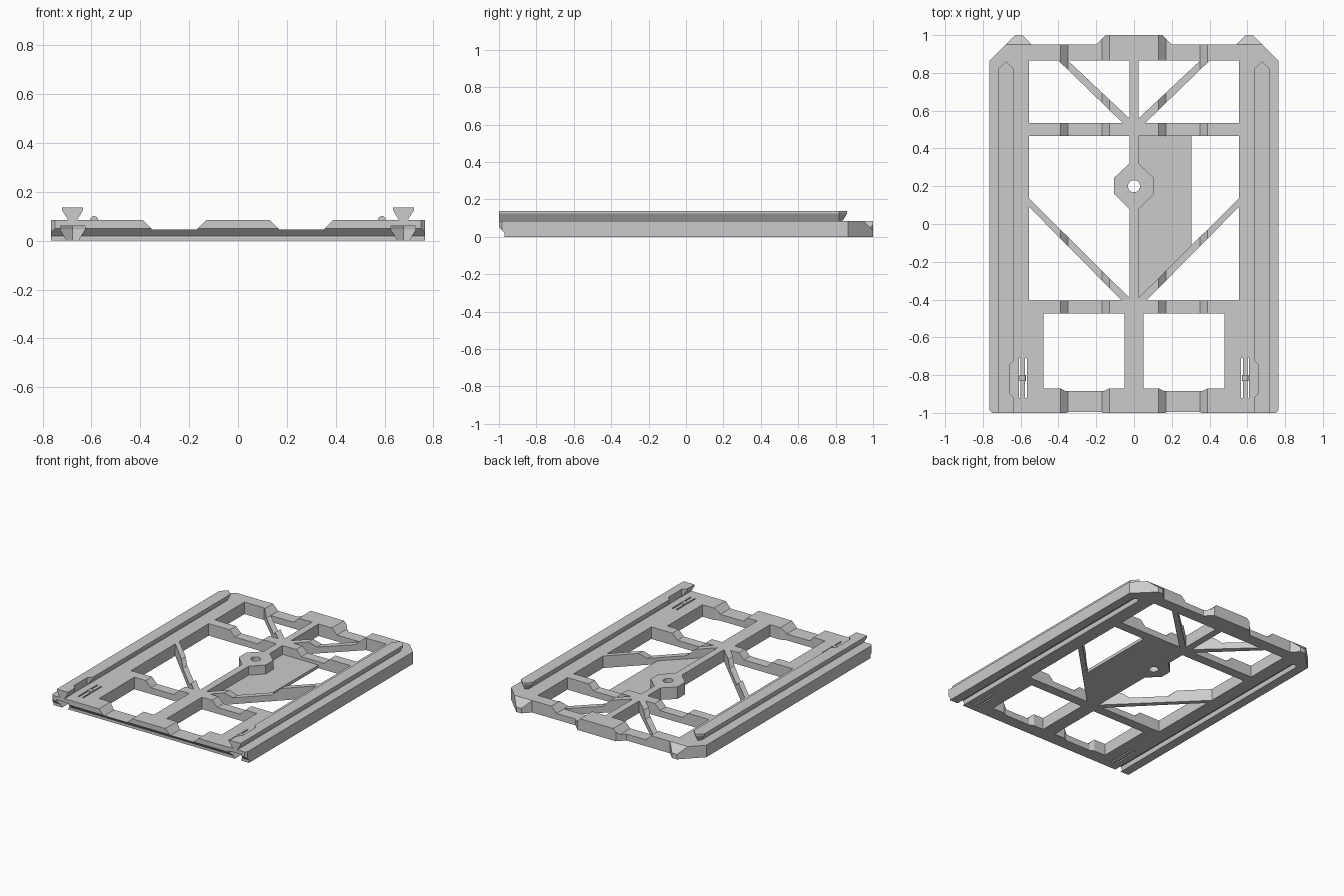
import bpy, bmesh, math

if "Cube" in bpy.data.objects:
    bpy.data.objects.remove(bpy.data.objects["Cube"])


def loft(name, rings):
    """Solid through a stack of matching rings of 3D points."""
    bm = bmesh.new()
    vs = [[bm.verts.new(p) for p in r] for r in rings]
    n = len(vs[0])
    bm.faces.new(vs[0])
    bm.faces.new(vs[-1])
    for a, b in zip(vs, vs[1:]):
        for i in range(n):
            j = (i + 1) % n
            bm.faces.new((a[i], a[j], b[j], b[i]))
    bmesh.ops.recalc_face_normals(bm, faces=bm.faces)
    me = bpy.data.meshes.new(name)
    bm.to_mesh(me)
    bm.free()
    ob = bpy.data.objects.new(name, me)
    bpy.context.collection.objects.link(ob)
    return ob


def plan(name, pts, z0, z1, s=1):
    return loft(name, [[(s * x, y, z) for x, y in pts] for z in (z0, z1)])


def rect(x0, x1, y0, y1):
    return [(x0, y0), (x1, y0), (x1, y1), (x0, y1)]


def side(name, pts, x0, x1):
    return loft(name, [[(x, y, z) for y, z in pts] for x in (x0, x1)])


def dovetail(name, s, levels, y0, top_hw, tip):
    """Dovetail bar with a pointed back end; levels are (z, half width)."""
    rings = []
    for z, h in levels:
        t = tip - top_hw + h
        rings.append([(s * (0.677 + dx), y, z) for dx, y in
                      ((-h, y0), (h, y0), (h, t - h), (0, t), (-h, t - h))])
    return loft(name, rings)


def cut(ob, cutter):
    m = ob.modifiers.new("cut", 'BOOLEAN')
    m.operation, m.solver, m.object = 'DIFFERENCE', 'EXACT', cutter
    cutter.hide_render = True
    bpy.context.view_layer.objects.active = ob
    bpy.ops.object.modifier_apply(modifier=m.name)
    bpy.data.objects.remove(cutter)


H = 0.085

# frame outline
half = [(0.75, -1), (0.765, -0.985), (0.765, 0.865), (0.63, 1), (0.59, 1),
        (0.54, 0.95), (0.20, 0.95), (0.15, 1)]
frame = plan("frame", half + [(-x, y) for x, y in reversed(half)], 0, H)

# windows that leave the bars, diagonal braces and centre boss
windows = [
    [(0.025, 0.865), (0.025, 0.56), (0.35, 0.865)],
    [(0.06, 0.535), (0.555, 0.535), (0.555, 0.865), (0.40, 0.865)],
    [(0.025, -0.39), (0.555, 0.135), (0.555, 0.465), (0.025, 0.465),
     (0.025, 0.32), (0.105, 0.245), (0.105, 0.16), (0.025, 0.08)],
    [(0.065, -0.405), (0.555, -0.405), (0.555, 0.09)],
    [(0.05, -0.475), (0.05, -0.87), (0.13, -0.87), (0.16, -0.885),
     (0.36, -0.885), (0.39, -0.87), (0.48, -0.87), (0.48, -0.475)],
]
notch = [(0.67, -0.73), (0.64, -0.73), (0.635, -0.72), (0.60, -0.72)]
rail_levels = [(0.08, 0.015), (0.125, 0.043), (0.137, 0.043)]
groove_levels = [(-0.01, 0.017), (0.045, 0.05), (0.06, 0.05)]

for s in (1, -1):
    tag = "right" if s > 0 else "left"
    for w in windows:
        cut(frame, plan("window_cutter", w, -0.1, 0.2, s))
    # lowered stretch of every crossbar and brace
    low = [(0.09, 0.125), (0.17, 0.045), (0.35, 0.045), (0.43, 0.125)]
    cut(frame, loft("recess_cutter", [[(s * x, y, z) for x, z in low]
                                      for y in (-1.1, 1.1)]))
    # dovetail groove under the side member
    cut(frame, dovetail("groove_cutter", s, groove_levels, -1.1, 0.05, 0.87))
    # sloped corner tab
    x0, x1 = sorted((s * 0.5, s * 0.8))
    cut(frame, side("tab_cutter", [(0.95, 0.085), (1.05, -0.015), (1.05, 0.15),
                                   (0.95, 0.15)], x0, x1))
    # thin slots either side of the spring clip
    for x in (0.572, 0.605):
        cut(frame, plan("slot_cutter", rect(x - 0.005, x + 0.005, -0.92, -0.71),
                        -0.1, 0.2, s))
    # dovetail rail on top, relieved beside the clip
    rail = dovetail("rail_" + tag, s, rail_levels, -1, 0.043, 0.862)
    cut(rail, plan("relief_cutter", [(0.6, -0.955), (0.66, -0.895), (0.66, -0.745),
                                     (0.6, -0.685)], H, 0.2, s))
    # rounded clip bump
    arc = [(0.589 + 0.016 * math.cos(a), 0.085 + 0.016 * math.sin(a))
           for a in [math.pi * i / 8 for i in range(9)]]
    arc += [(0.573, 0.07), (0.605, 0.07)]
    loft("clip_bump_" + tag, [[(s * x, y, z) for x, z in arc]
                              for y in (-0.83, -0.80)])

# undercut along the front edge
cut(frame, side("front_cutter", [(-1.05, 0.1), (-0.97, 0.02), (-0.97, -0.05),
                                 (-1.1, -0.05), (-1.1, 0.1)], -0.9, 0.9))

# hole through the centre boss
hole = [(0.032 * math.cos(math.tau * i / 24), 0.2 + 0.032 * math.sin(math.tau * i / 24))
        for i in range(24)]
cut(frame, plan("hole_cutter", hole, -0.1, 0.2))

# thin label panel beside the spine, shaped round the boss
plan("label_panel", [(0.02, -0.395), (0.305, -0.115), (0.305, 0.468), (0.02, 0.468),
                     (0.02, 0.32), (0.10, 0.245), (0.10, 0.16), (0.02, 0.085)], 0, 0.022)
